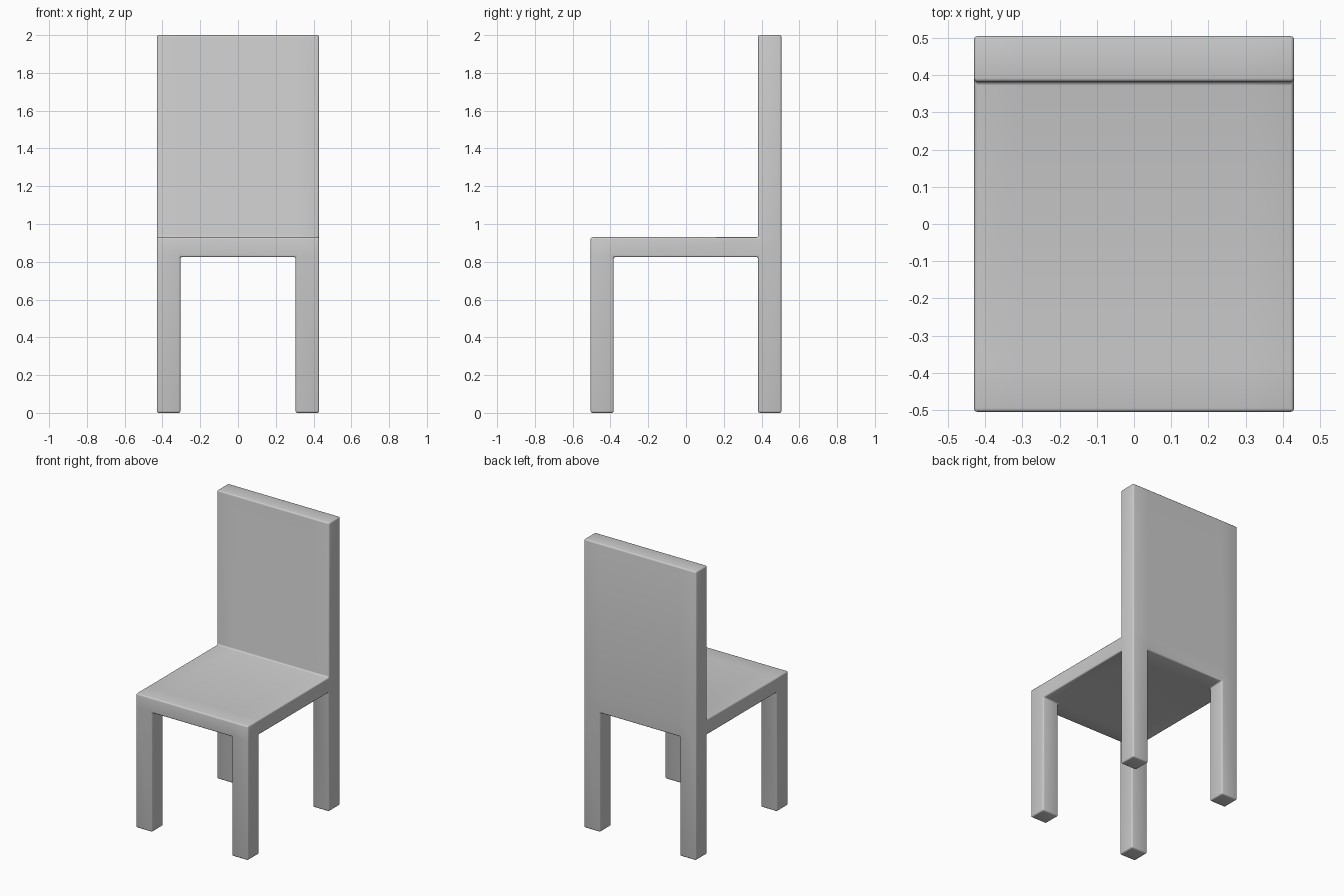
import bpy, bmesh
from math import radians
from itertools import product

if "Cube" in bpy.data.objects:
    bpy.data.objects.remove(bpy.data.objects["Cube"])

# Slab boundaries: leg / gap / leg across, floor / seat underside / seat top / back top upward
XS = [-0.43, -0.305, 0.305, 0.43]
YS = [-0.505, -0.383, 0.382, 0.505]
ZS = [0.0, 0.825, 0.93, 2.0]


def block(i, j, k):
    """Is this block of the chair solid?"""
    if not all(0 <= n <= 2 for n in (i, j, k)):
        return False
    leg = k == 0 and i != 1 and j != 1
    seat = k == 1
    backrest = k == 2 and j == 2
    return leg or seat or backrest


# Fused chair body: skin only the outer faces of the solid blocks
bm = bmesh.new()
verts = {}


def vert(i, j, k):
    if (i, j, k) not in verts:
        verts[i, j, k] = bm.verts.new((XS[i], YS[j], ZS[k]))
    return verts[i, j, k]


for cell in product(range(3), repeat=3):
    if not block(*cell):
        continue
    for axis, side in product(range(3), (0, 1)):
        neighbour = list(cell)
        neighbour[axis] += 1 if side else -1
        if block(*neighbour):
            continue
        corners = []
        for a, b in ((0, 0), (1, 0), (1, 1), (0, 1)):
            c = list(cell)
            c[axis] += side
            c[(axis + 1) % 3] += a
            c[(axis + 2) % 3] += b
            corners.append(vert(*c))
        bm.faces.new(corners if side else corners[::-1])

# Merge flat regions so that only true corners remain
bmesh.ops.dissolve_limit(bm, angle_limit=radians(1), verts=bm.verts, edges=bm.edges)
bmesh.ops.recalc_face_normals(bm, faces=bm.faces)

mesh = bpy.data.meshes.new("chair_body")
bm.to_mesh(mesh)
bm.free()
chair = bpy.data.objects.new("chair_body", mesh)
bpy.context.collection.objects.link(chair)

# Slightly softened edges and inner fillets
bevel = chair.modifiers.new("soft_edges", 'BEVEL')
bevel.width = 0.01
bevel.segments = 3
bevel.limit_method = 'ANGLE'
bevel.angle_limit = radians(40)

# Smooth shading with crisp flat faces
bpy.context.view_layer.objects.active = chair
chair.select_set(True)
bpy.ops.object.modifier_apply(modifier=bevel.name)
bpy.ops.object.shade_smooth_by_angle(angle=radians(35))
